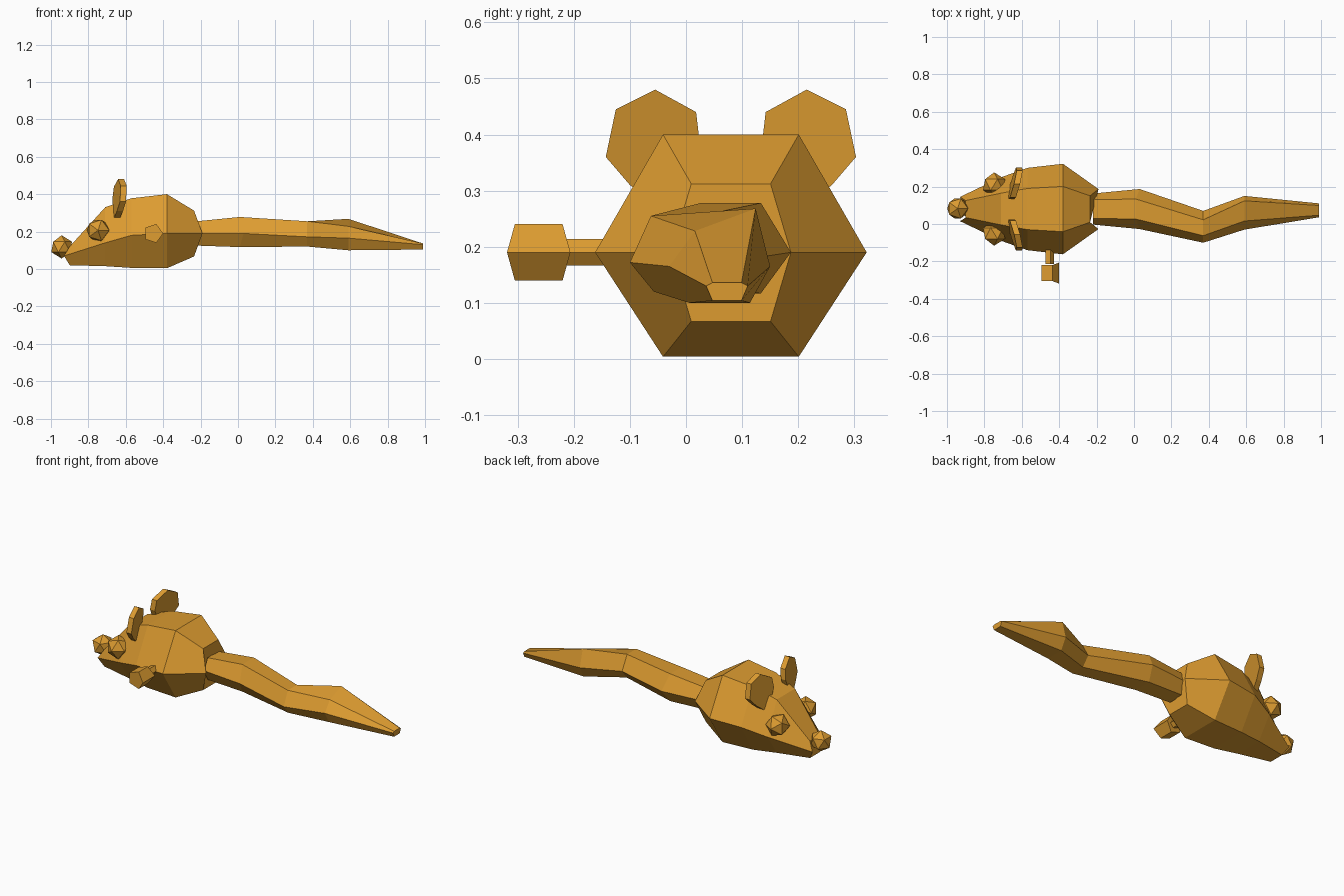
import bpy
import bmesh
import math
from mathutils import Vector, Matrix

# Remove the default cube only
default_cube = bpy.data.objects.get("Cube")
if default_cube:
    bpy.data.objects.remove(default_cube, do_unlink=True)

# One warm ochre colour for the whole toy
OCHRE = (0.72, 0.33, 0.03, 1.0)
ochre = bpy.data.materials.new("warm ochre")
ochre.use_nodes = True
ochre.diffuse_color = OCHRE
ochre.node_tree.nodes["Principled BSDF"].inputs["Base Color"].default_value = OCHRE

CENTRE_Y = 0.08


def finish(name, bm):
    """Turn a bmesh into a flat shaded object with the ochre material."""
    bmesh.ops.recalc_face_normals(bm, faces=bm.faces)
    mesh = bpy.data.meshes.new(name)
    bm.to_mesh(mesh)
    bm.free()
    mesh.materials.append(ochre)
    part = bpy.data.objects.new(name, mesh)
    bpy.context.collection.objects.link(part)
    return part


def loft(name, rings):
    """Skin a list of equal-length point rings and close both ends."""
    bm = bmesh.new()
    loops = [[bm.verts.new(point) for point in ring] for ring in rings]
    for near, far in zip(loops, loops[1:]):
        for i in range(len(near)):
            j = (i + 1) % len(near)
            bm.faces.new((near[i], near[j], far[j], far[i]))
    bm.faces.new(loops[0])
    bm.faces.new(loops[-1])
    return finish(name, bm)


def hex_ring(x, middle, half, side_z, top, bottom, ratio=0.5, cap_shift=0, skew=0, roll=0):
    """Six-sided section across x: two side points, two top and two bottom corners."""
    cap = half * ratio
    cap_x = x + cap_shift
    upper = middle + skew
    return [
        Vector((x, middle - half, side_z)),
        Vector((cap_x, upper - cap, top - roll)),
        Vector((cap_x, upper + cap, top)),
        Vector((x, middle + half, side_z)),
        Vector((cap_x, middle + cap, bottom)),
        Vector((cap_x, middle - cap, bottom)),
    ]


# Body, from the snout to the rump
loft("body", [
    hex_ring(-0.93, CENTRE_Y, 0.065, 0.07, 0.12, 0.02, cap_shift=0.03, ratio=0.7),
    hex_ring(-0.71, CENTRE_Y, 0.17, 0.14, 0.33, 0.015),
    hex_ring(-0.57, CENTRE_Y, 0.22, 0.18, 0.378, 0.006),
    hex_ring(-0.38, CENTRE_Y, 0.242, 0.19, 0.4, 0.004),
    hex_ring(-0.19, CENTRE_Y, 0.107, 0.19, 0.312, 0.067, cap_shift=-0.045, ratio=0.66),
])

# Tail, wavering from side to side and ending bluntly
loft("tail", [
    hex_ring(-0.22, CENTRE_Y, 0.083, 0.19, 0.255, 0.125, ratio=0.6),
    hex_ring(0.03, CENTRE_Y, 0.107, 0.19, 0.278, 0.117, cap_shift=-0.02),
    hex_ring(0.37, -0.015, 0.085, 0.172, 0.255, 0.12, skew=-0.005),
    hex_ring(0.59, 0.06, 0.09, 0.165, 0.268, 0.1, ratio=0.6, skew=0.01, roll=0.04),
    hex_ring(0.99, 0.073, 0.037, 0.13, 0.136, 0.104, ratio=0.7),
])


def faceted_ball(name, location, radius, turn=0):
    """Twenty-faced ball."""
    bm = bmesh.new()
    placement = Matrix.Translation(location) @ Matrix.Rotation(turn, 4, "X")
    bmesh.ops.create_icosphere(bm, subdivisions=1, radius=radius, matrix=placement)
    return finish(name, bm)


faceted_ball("nose", (-0.943, 0.083, 0.118), 0.062)

# Ear outline as offsets (outward, up) from the ear's middle
EAR = [(0, 0.1), (0.07, 0.065), (0.088, -0.02), (0.045, -0.07),
       (0, -0.105), (-0.05, -0.07), (-0.08, 0.0), (-0.073, 0.06)]


def ear(name, side):
    """Angled plate that leans back and turns outward."""
    rings = []
    for depth in (-0.016, 0.016):
        rings.append([
            Vector((-0.635 + depth + 0.25 * out + 0.1 * up,
                    CENTRE_Y + side * (0.135 + out), 0.38 + up))
            for out, up in EAR
        ])
    return loft(name, rings)


# Matching eyes and ears
for label, side in (("right", -1), ("left", 1)):
    faceted_ball(label + "_eye", (-0.748, CENTRE_Y + side * 0.13, 0.207), 0.066,
                 turn=math.radians(90) * -side)
    ear(label + "_ear", side)


def pentagon_bar(name, start, end, radius, point=0):
    """Five-sided bar along y, with its leading edge slightly longer."""
    rings = []
    for y, direction in ((start, -1), (end, 1)):
        ring = []
        for i in range(5):
            angle = math.tau * i / 5
            reach = point * direction * (1 if i == 0 else 0)
            ring.append(Vector((-0.453 + radius * math.cos(angle), y + reach,
                                0.19 + radius * math.sin(angle))))
        rings.append(ring)
    return loft(name, rings)


# Winding key on the right flank
pentagon_bar("key_stem", -0.215, -0.11, 0.025)
pentagon_bar("key_knob", -0.305, -0.22, 0.053, point=0.014)
